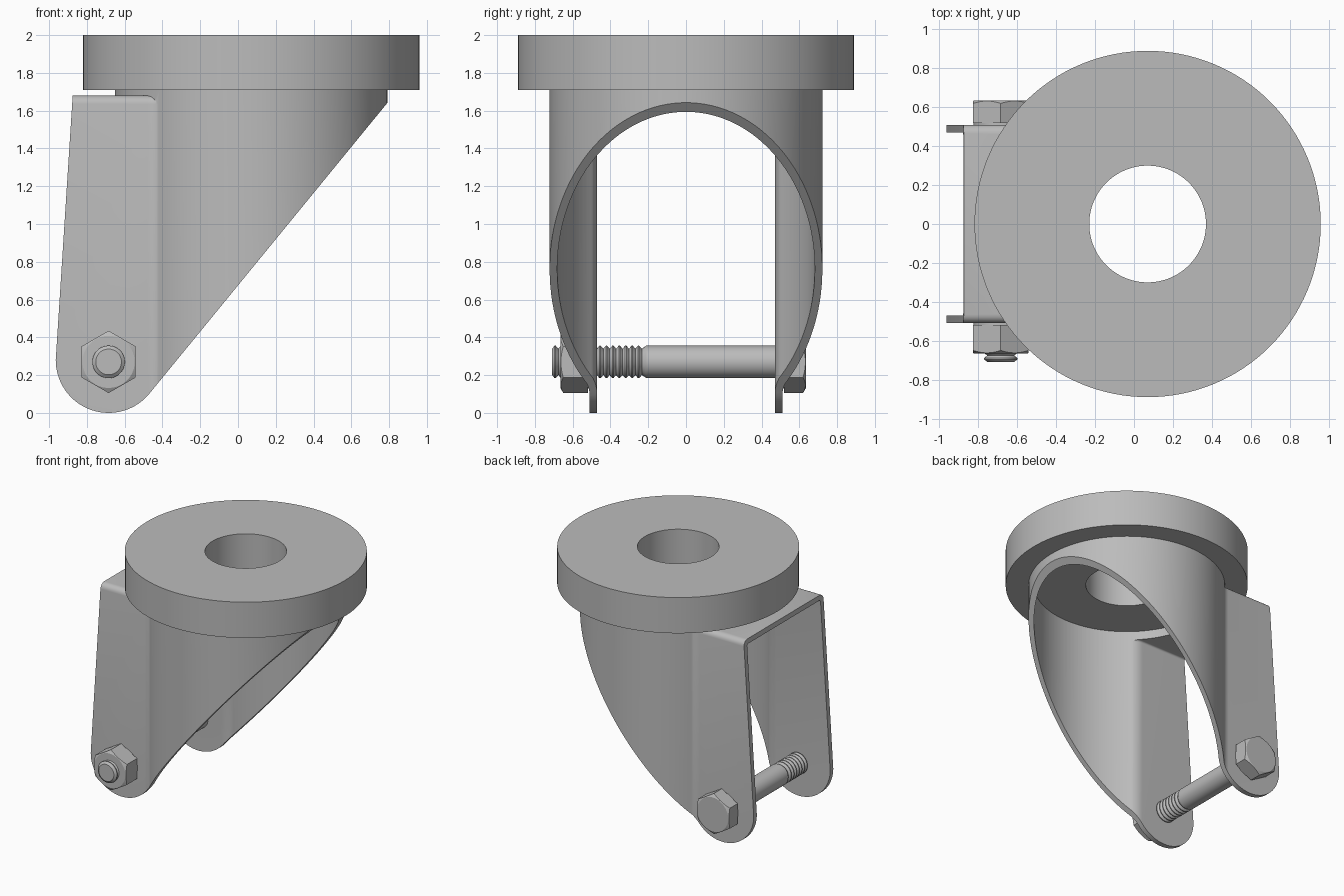
import bpy, bmesh
from math import sin, cos, radians, pi, atan2, degrees, sqrt
from mathutils import Vector

default = bpy.data.objects.get("Cube")
if default:
    bpy.data.objects.remove(default, do_unlink=True)

steel = bpy.data.materials.new("steel grey")
steel.use_nodes = True
COLOUR = (0.5, 0.5, 0.5, 1)
steel.diffuse_color = COLOUR
steel.node_tree.nodes["Principled BSDF"].inputs["Base Color"].default_value = COLOUR

PIVOT = 0.07              # x of the swivel axis
AXLE = (-0.685, 0, 0.27)  # centre of the axle bolt


def finish(name, bm):
    bmesh.ops.recalc_face_normals(bm, faces=bm.faces)
    mesh = bpy.data.meshes.new(name)
    bm.to_mesh(mesh)
    bm.free()
    mesh.materials.append(steel)
    obj = bpy.data.objects.new(name, mesh)
    bpy.context.collection.objects.link(obj)
    return obj


def arc(cx, cy, r, start, end, steps):
    angles = [radians(start + (end - start) * i / steps) for i in range(steps + 1)]
    return [(cx + r * cos(a), cy + r * sin(a)) for a in angles]


def prism(name, points, direction, rim=0):
    """Extrude a flat outline, optionally rounding its far rim."""
    bm = bmesh.new()
    face = bm.faces.new([bm.verts.new(p) for p in points])
    out = bmesh.ops.extrude_face_region(bm, geom=[face], use_keep_orig=True)["geom"]
    top = [v for v in out if isinstance(v, bmesh.types.BMVert)]
    bmesh.ops.translate(bm, verts=top, vec=direction)
    bmesh.ops.recalc_face_normals(bm, faces=bm.faces)
    if rim:
        edges = [e for e in bm.edges if all(v in top for v in e.verts)]
        bmesh.ops.bevel(bm, geom=edges, offset=rim, segments=5, profile=0.5, affect='EDGES')
    return finish(name, bm)


def lathe(name, profile, centre, axis, closed=False, steps=96):
    """Spin (radius, height) points around an axis through centre."""
    bm = bmesh.new()
    axis, centre = Vector(axis), Vector(centre)
    verts = [bm.verts.new(centre + Vector((r, 0, 0)) + axis * h) for r, h in profile]
    edges = [bm.edges.new(pair) for pair in zip(verts, verts[1:])]
    if closed:
        edges.append(bm.edges.new((verts[-1], verts[0])))
    bmesh.ops.spin(bm, geom=verts + edges, cent=centre, axis=axis,
                   angle=2 * pi, steps=steps, use_duplicate=False)
    bmesh.ops.remove_doubles(bm, verts=bm.verts, dist=0.0001)
    return finish(name, bm)


def combine(obj, tool, operation):
    """Apply a boolean and discard the tool."""
    mod = obj.modifiers.new(operation, 'BOOLEAN')
    mod.object, mod.operation, mod.solver = tool, operation, 'EXACT'
    depsgraph = bpy.context.evaluated_depsgraph_get()
    mesh = bpy.data.meshes.new_from_object(obj.evaluated_get(depsgraph))
    obj.modifiers.clear()
    obj.data = mesh
    bpy.data.objects.remove(tool, do_unlink=True)


def smooth(obj, angle=30):
    bpy.ops.object.select_all(action='DESELECT')
    obj.select_set(True)
    bpy.context.view_layer.objects.active = obj
    bpy.ops.object.shade_smooth_by_angle(angle=radians(angle))


def footprint(inset, back):
    """Keyhole outline: round housing blending into two parallel cheeks."""
    fy = 0.61
    fx = PIVOT - sqrt(0.82 ** 2 - fy ** 2)
    turn = degrees(atan2(fy, fx - PIVOT))
    half = [(back, 0.51 - inset)]
    half += arc(fx, fy, 0.1 + inset, -90, turn - 180, 8)
    half += arc(PIVOT, 0, 0.72 - inset, turn, 0, 44)[1:]
    return half + [(x, -y) for x, y in reversed(half[:-1])]


def housing(name, inset, back, bottom, plate, top, radius, rim):
    """Cheeks and top plate joined to a round collar."""
    outline = [(x, y, bottom) for x, y in footprint(inset, back)]
    body = prism(name, outline, (0, 0, plate - bottom), rim)
    collar = lathe("collar", [(0, bottom - 0.05), (radius, bottom - 0.05), (radius, top), (0, top)],
                   (PIVOT, 0, 0), (0, 0, 1), steps=128)
    combine(body, collar, 'UNION')
    return body


# Swivel ring
ring = lathe("swivel_ring", [(0.3, 1.71), (0.89, 1.71), (0.89, 2), (0.3, 2)],
             (PIVOT, 0, 0), (0, 0, 1), closed=True, steps=128)
smooth(ring)

# Fork: hollow shell trimmed to the slanted side outline
fork = housing("fork", 0, -1.05, -0.1, 1.68, 1.712, 0.722, 0.045)
hollow = housing("hollow", 0.04, -1.2, -0.3, 1.64, 1.8, 0.682, 0.015)
combine(fork, hollow, 'DIFFERENCE')
side = arc(AXLE[0], 0.28, 0.28, 180, 321, 32) + [(0.87, 1.738), (0.87, 1.76), (-0.87, 1.76)]
trim = prism("trim", [(x, -1, z) for x, z in side], (0, 2, 0))
combine(fork, trim, 'INTERSECT')
smooth(fork)

# Axle bolt with ringed thread
PITCH, THREAD_START, THREAD_END = 0.034, -0.71, -0.21
shaft = [(0, THREAD_START), (0.068, THREAD_START)]
y = THREAD_START + PITCH / 2
while y < THREAD_END - PITCH / 2:
    shaft += [(0.086, y - 0.003), (0.086, y + 0.003), (0.07, y + PITCH / 2)]
    y += PITCH
shaft += [(0.086, THREAD_END), (0.086, 0.54), (0, 0.54)]
smooth(lathe("axle_bolt", shaft, AXLE, (0, 1, 0), steps=48))


def hexagon(name, side, inner, outer):
    """Hex block with chamfered outer corners and a thin washer face."""
    corners = arc(AXLE[0], AXLE[2], 0.165, 90, 390, 5)
    block = prism(name, [(x, side * 0.5, z) for x, z in corners], (0, side * 0.3, 0))
    profile = [(0, inner), (0.14, inner), (0.14, inner + 0.015), (0.18, inner + 0.015),
               (0.18, outer - 0.024), (0.138, outer), (0, outer)]
    turned = lathe("chamfer", profile, AXLE, (0, side, 0), steps=72)
    combine(block, turned, 'INTERSECT')
    smooth(block, 25)


hexagon("bolt_head", 1, 0.505, 0.635)
hexagon("nut", -1, 0.505, 0.665)
